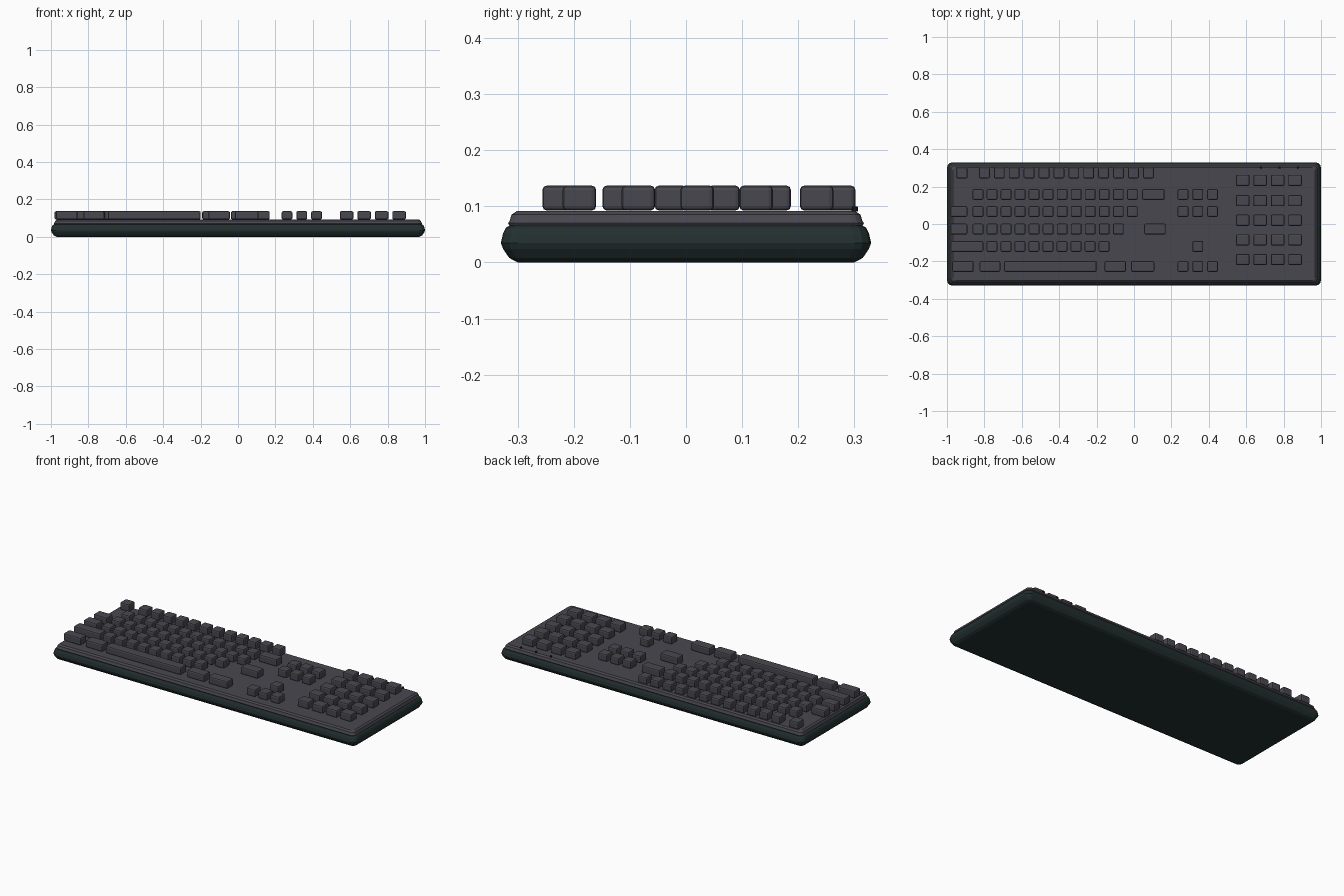
import bpy, bmesh, math

if "Cube" in bpy.data.objects:
    bpy.data.objects.remove(bpy.data.objects["Cube"])


def material(name, rgb):
    m = bpy.data.materials.new(name)
    m.diffuse_color = (*rgb, 1)
    m.use_nodes = True
    m.node_tree.nodes["Principled BSDF"].inputs["Base Color"].default_value = m.diffuse_color
    return m


CASE = material("green black", (0.016, 0.028, 0.028))
GREY = material("dark grey", (0.066, 0.064, 0.078))
DARK = material("indicator black", (0.012, 0.012, 0.014))


def finish(name, bm, mat):
    bmesh.ops.recalc_face_normals(bm, faces=bm.faces)
    me = bpy.data.meshes.new(name)
    bm.to_mesh(me)
    bm.free()
    me.materials.append(mat)
    ob = bpy.data.objects.new(name, me)
    bpy.context.collection.objects.link(ob)
    return ob


def slab(name, hx, hy, profile, radius, mat):
    """Stack of rounded rectangles; profile holds (inset, height) pairs."""
    bm = bmesh.new()
    rings = []
    for inset, z in profile:
        r = max(radius - inset * 0.5, 0.008)
        ring = []
        for q, (sx, sy) in enumerate(((1, 1), (-1, 1), (-1, -1), (1, -1))):
            for k in range(4):
                a = math.radians(90 * q + 30 * k)
                ring.append(bm.verts.new((sx * (hx - inset - r) + r * math.cos(a),
                                          sy * (hy - inset - r) + r * math.sin(a), z)))
        rings.append(ring)
    for a, b in zip(rings, rings[1:]):
        for i in range(len(a)):
            j = (i + 1) % len(a)
            bm.faces.new((a[i], a[j], b[j], b[i]))
    bm.faces.new(rings[0][::-1])
    bm.faces.new(rings[-1])
    return finish(name, bm, mat)


# Lower case and top plate
slab("case", 1.0, 0.33, [(0.03, 0), (0.015, 0.008), (0.004, 0.024), (0, 0.035),
                         (0.004, 0.052), (0.009, 0.062), (0.018, 0.067)], 0.03, CASE)
slab("top_plate", 0.984, 0.317, [(0.004, 0.062), (0, 0.07), (0.003, 0.075),
                                 (0.006, 0.085), (0.016, 0.092)], 0.022, GREY)


def key_group(name, keys, depth=0.058):
    """Rounded key caps from (x, y, width) entries."""
    bm = bmesh.new()
    z0, z1 = 0.0925, 0.137
    for x, y, w in keys:
        cap = bmesh.ops.create_cube(bm, size=1)["verts"]
        for v in cap:
            v.co = (x + v.co.x * w, y + v.co.y * depth, (z0 + z1) / 2 + v.co.z * (z1 - z0))
    bmesh.ops.bevel(bm, geom=bm.edges[:], offset=0.008, segments=2, profile=0.5,
                    affect='EDGES')
    return finish(name, bm, GREY)


def row(x, y, count, step=0.075, w=0.058):
    return [(x + i * step, y, w) for i in range(count)]


Y = [0.273, 0.158, 0.067, -0.027, -0.12, -0.227]

# Main block
key_group("function_keys", [(-0.92, Y[0], 0.06)] + row(-0.80, Y[0], 12, 0.0797))
key_group("number_keys", row(-0.834, Y[1], 12) + [(0.104, Y[1], 0.12)])
key_group("upper_letter_keys", [(-0.936, Y[2], 0.09)] + row(-0.834, Y[2], 12))
key_group("middle_letter_keys", [(-0.936, Y[3], 0.09)] + row(-0.834, Y[3], 11)
          + [(0.112, Y[3], 0.115)])
key_group("lower_letter_keys", [(-0.893, Y[4], 0.175)] + row(-0.76, Y[4], 9))
key_group("modifier_keys", [(-0.915, Y[5], 0.115), (-0.77, Y[5], 0.11),
                            (-0.10, Y[5], 0.115), (0.046, Y[5], 0.125)])
key_group("space_bar", [(-0.447, Y[5], 0.495)])

# Navigation block, arrows and number pad
key_group("navigation_keys", row(0.262, Y[1], 3, 0.079) + row(0.262, Y[2], 3, 0.079))
key_group("arrow_keys", row(0.262, Y[5], 3, 0.079) + [(0.341, Y[4], 0.058)])
pad = []
for y in (0.233, 0.125, 0.02, -0.085, -0.19):
    pad += row(0.581, y, 4, 0.0935, 0.073)
key_group("number_pad_keys", pad, 0.06)

# Indicator lights at the rear edge
for i in range(3):
    bm = bmesh.new()
    bmesh.ops.create_cone(bm, cap_ends=True, segments=10, radius1=0.006, radius2=0.005,
                          depth=0.009)
    bmesh.ops.translate(bm, verts=bm.verts, vec=(0.68 + i * 0.098, 0.301, 0.0955))
    finish(f"indicator_light_{i + 1}", bm, DARK)
